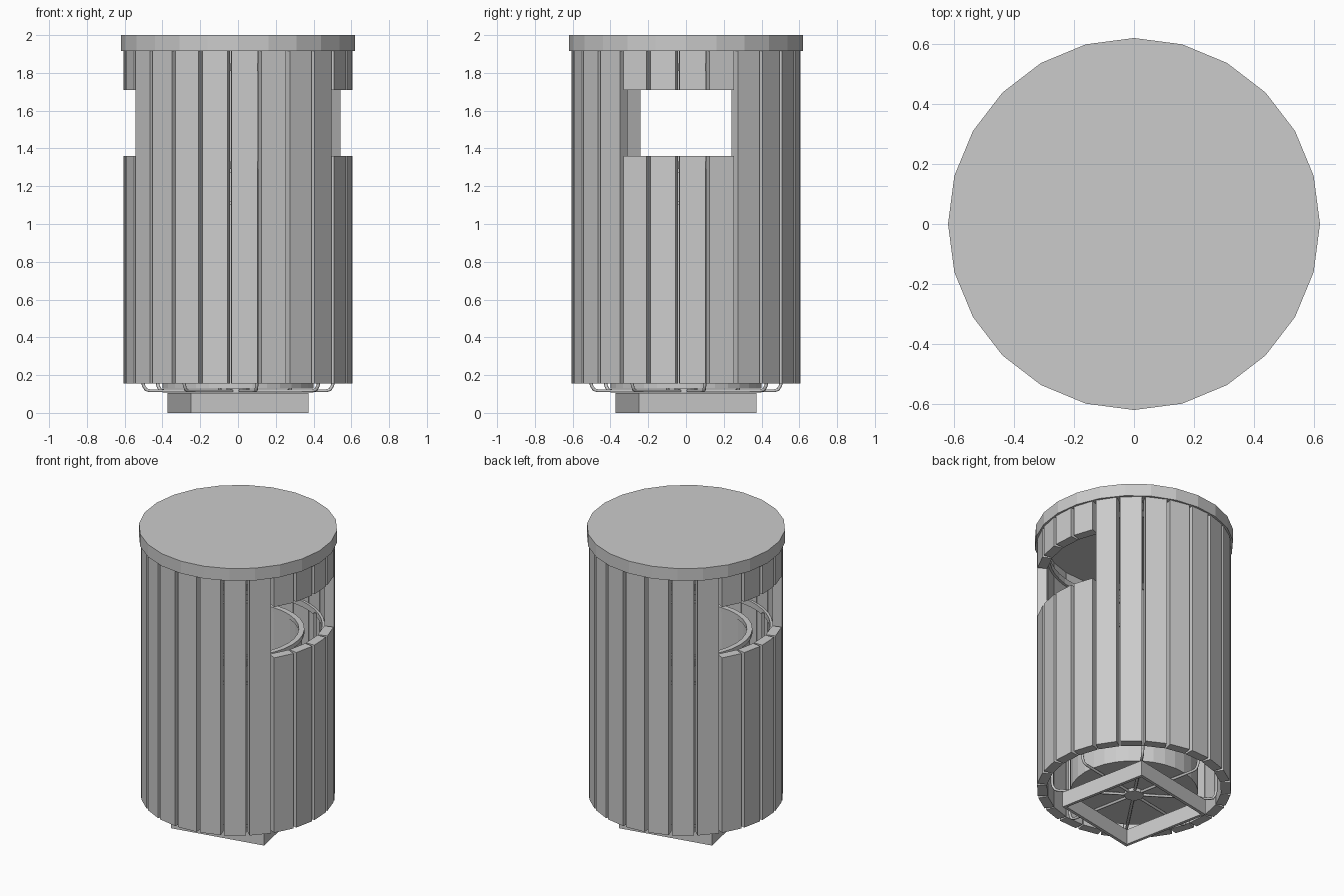
import bpy, bmesh, math
from mathutils import Matrix, Vector

cube = bpy.data.objects.get("Cube")
if cube:
    bpy.data.objects.remove(cube, do_unlink=True)

grey = bpy.data.materials.new("plain_grey")
grey.use_nodes = True
COLOUR = (0.6, 0.6, 0.6, 1)
grey.diffuse_color = COLOUR
grey.node_tree.nodes["Principled BSDF"].inputs["Base Color"].default_value = COLOUR


def finish(name, bm):
    bmesh.ops.recalc_face_normals(bm, faces=bm.faces)
    mesh = bpy.data.meshes.new(name)
    bm.to_mesh(mesh)
    bm.free()
    mesh.materials.append(grey)
    ob = bpy.data.objects.new(name, mesh)
    bpy.context.collection.objects.link(ob)
    return ob


def add_box(bm, lo, hi, angle):
    """Box between two corners, then turned about the z axis."""
    lo, hi = Vector(lo), Vector(hi)
    m = (Matrix.Rotation(angle, 4, 'Z') @ Matrix.Translation((lo + hi) / 2)
         @ Matrix.Diagonal((*(hi - lo), 1)))
    bmesh.ops.create_cube(bm, size=1, matrix=m)


def lathe(name, profile, steps, closed=True):
    """Revolve an (r, z) profile about the z axis."""
    bm = bmesh.new()
    verts = [bm.verts.new((r, 0, z)) for r, z in profile]
    n = len(verts)
    edges = [bm.edges.new((verts[i], verts[(i + 1) % n]))
             for i in range(n if closed else n - 1)]
    bmesh.ops.spin(bm, geom=verts + edges, cent=(0, 0, 0), axis=(0, 0, 1),
                   angle=math.tau, steps=steps, use_duplicate=False)
    bmesh.ops.remove_doubles(bm, verts=bm.verts, dist=0.0005)
    return finish(name, bm)


def band(name, r_in, r_out, z0, z1, steps=48):
    return lathe(name, [(r_in, z0), (r_out, z0), (r_out, z1), (r_in, z1)], steps)


# Lid: a flat 24-sided disc
lathe("lid", [(0, 1.915), (0.62, 1.915), (0.62, 2), (0, 2)], 24, closed=False)

# Slats: a ring of planks, four of them cut on each side for the openings
BOTTOM, SILL, HEAD, TOP = 0.155, 1.36, 1.71, 1.915
TURN = math.radians(3.3)
bm = bmesh.new()
for k in range(24):
    is_open = (k + 2) % 12 < 4
    spans = [(BOTTOM, SILL), (HEAD, TOP)] if is_open else [(BOTTOM, TOP)]
    for z0, z1 in spans:
        add_box(bm, (0.541, -0.068, z0), (0.603, 0.068, z1), TURN + k * math.tau / 24)
finish("slats", bm)

# Bands that carry the slats
band("upper_slat_band", 0.525, 0.541, 1.81, 1.85)
band("middle_slat_band", 0.525, 0.541, 1.29, 1.33)

# Inner liner: open bucket with a rolled rim
lathe("liner", [(0, 0.13), (0.4, 0.13), (0.4, 1.3), (0.385, 1.3), (0.385, 0.145), (0, 0.145)],
      32, closed=False)
band("liner_rim", 0.38, 0.415, 1.27, 1.3, 32)
band("liner_hoop", 0.4, 0.41, 1.1, 1.12, 32)

# Wire cradle: eight bent rods from the hub up to the middle band
curve = bpy.data.curves.new("cradle_rods", 'CURVE')
curve.dimensions = '3D'
curve.bevel_depth = 0.009
curve.bevel_resolution = 1
curve.use_fill_caps = True
path = [(0, 0.117), (0.475, 0.117), (0.497, 0.123), (0.51, 0.145), (0.515, 0.17), (0.515, 1.32)]
for k in range(8):
    a = math.radians(11.2) + k * math.tau / 8
    spline = curve.splines.new('POLY')
    spline.points.add(len(path) - 1)
    for p, (r, z) in zip(spline.points, path):
        p.co = (r * math.cos(a), r * math.sin(a), z, 1)
curve.materials.append(grey)
rods = bpy.data.objects.new("cradle_rods", curve)
bpy.context.collection.objects.link(rods)
lathe("cradle_hub", [(0, 0.108), (0.06, 0.108), (0.06, 0.13), (0, 0.13)], 16, closed=False)

# Base: a turned hollow square frame
HALF, WALL = 0.3175, 0.02
frame_turn = math.atan2(-0.25, 0.373) + math.pi / 4
bm = bmesh.new()
for k in range(4):
    add_box(bm, (HALF - WALL, -HALF, 0), (HALF, HALF - WALL, 0.105),
            frame_turn + k * math.pi / 2)
finish("base_frame", bm)
